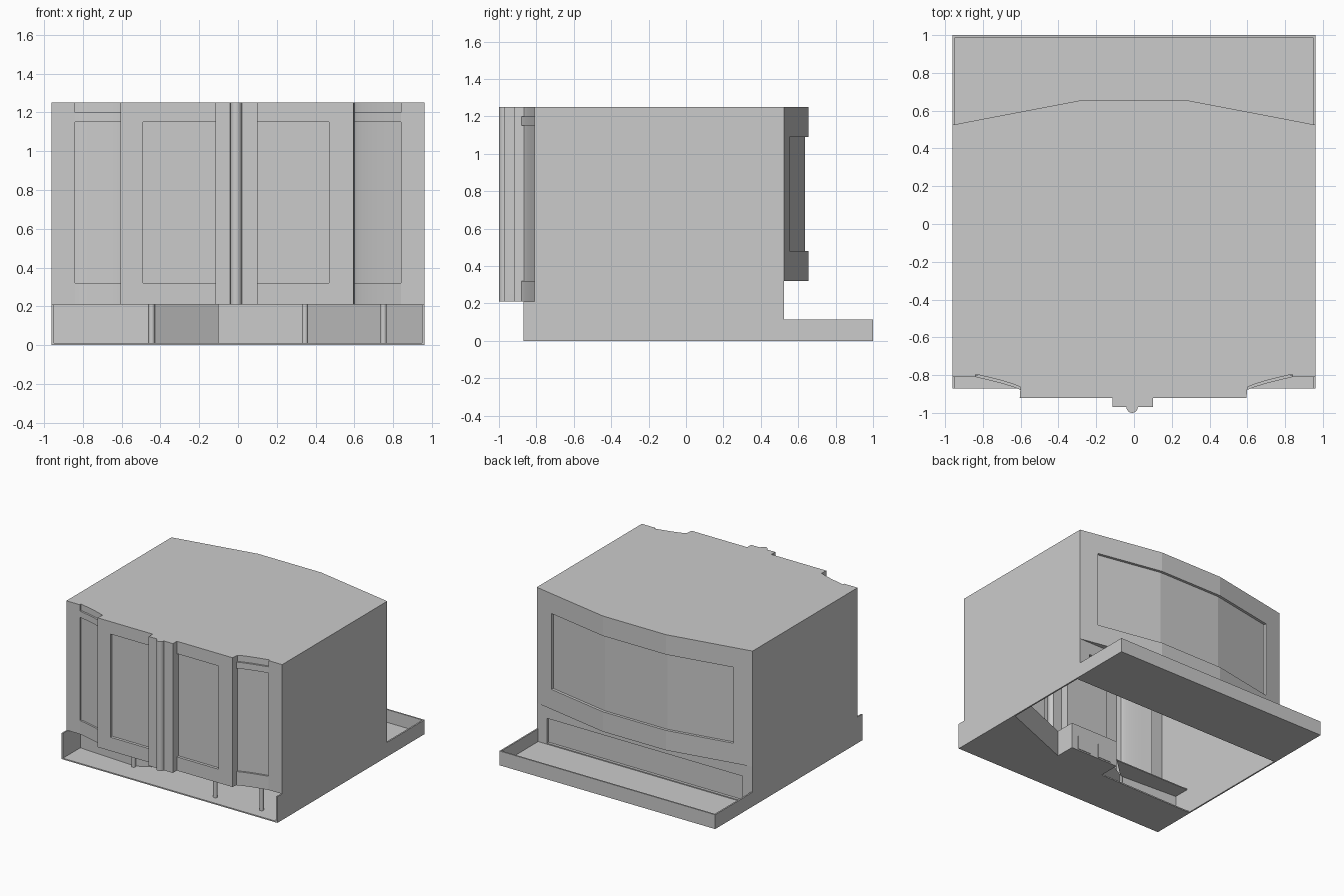
import bpy, bmesh, math

old = bpy.data.objects.get("Cube")
if old:
    bpy.data.objects.remove(old, do_unlink=True)

grey = bpy.data.materials.new("plain_grey")
grey.use_nodes = True
grey.diffuse_color = (0.6, 0.6, 0.6, 1)
grey.node_tree.nodes["Principled BSDF"].inputs["Base Color"].default_value = (0.6, 0.6, 0.6, 1)

TOP, SILL, W = 1.25, 0.21, 0.96


def finish(bm, name):
    mesh = bpy.data.meshes.new(name)
    bm.to_mesh(mesh)
    bm.free()
    mesh.materials.append(grey)
    obj = bpy.data.objects.new(name, mesh)
    bpy.context.collection.objects.link(obj)
    return obj


def prism(name, pts, z0, z1):
    """Solid with a flat outline in x and y."""
    bm = bmesh.new()
    low = [bm.verts.new((x, y, z0)) for x, y in pts]
    high = [bm.verts.new((x, y, z1)) for x, y in pts]
    bm.faces.new(low)
    bm.faces.new(high)
    for i in range(len(pts)):
        j = (i + 1) % len(pts)
        bm.faces.new((low[i], low[j], high[j], high[i]))
    bmesh.ops.recalc_face_normals(bm, faces=bm.faces)
    return finish(bm, name)


def box(name, x0, x1, y0, y1, z0, z1):
    return prism(name, [(x0, y0), (x1, y0), (x1, y1), (x0, y1)], z0, z1)


def wall(name, pts, zs, is_pane=None, depth=0.02):
    """Upright sheet along a path; faces picked by is_pane are sunk."""
    bm = bmesh.new()
    rows = [[bm.verts.new((x, y, z)) for x, y in pts] for z in zs]
    for a, b in zip(rows, rows[1:]):
        for i in range(len(pts) - 1):
            bm.faces.new((a[i], a[i + 1], b[i + 1], b[i]))
    bm.normal_update()
    if is_pane:
        panes = [f for f in bm.faces
                 if abs(f.normal.y) > 0.8 and is_pane(f.calc_center_median())]
        bmesh.ops.inset_region(bm, faces=panes, thickness=0.001, depth=-depth,
                               use_even_offset=True)
    return finish(bm, name)


def bow(side, shift=0.0, steps=12):
    """Quarter bow from the outer corner in to the door edge."""
    pts = []
    for i in range(steps + 1):
        a = math.pi / 2 * i / steps
        pts.append((side * (0.84 - 0.24 * math.sin(a * 0.95)),
                    -0.81 + shift - 0.07 * math.sin(a) ** 0.9 * (0.6 + 0.4 * i / steps)))
    return pts


# Front wall outline: corner, bowed pane, door, pillar with a round bead, mirrored
left_bow = bow(-1, 0.015)
right_bow = bow(1, 0.015)[::-1]
bead = [(-0.01 - 0.03 * math.cos(math.pi * i / 8),
         -0.97 - 0.03 * math.sin(math.pi * i / 8)) for i in range(9)]
front = ([(-W, -0.81), (-0.84, -0.81)] + left_bow
         + [(-0.605, -0.92), (-0.49, -0.92), (-0.115, -0.92), (-0.115, -0.97)] + bead
         + [(0.10, -0.97), (0.10, -0.92), (0.47, -0.92), (0.595, -0.92)]
         + right_bow + [(0.84, -0.81), (W, -0.81)])
wall("front_wall", front, [SILL, 0.32, 1.15, TOP],
     lambda c: 0.32 < c.z < 1.15 and (-0.49 < c.x < -0.115 or 0.10 < c.x < 0.47))

# Raised bands above and below the bowed panes
for side, label in ((1, "left"), (-1, "right")):
    outline = bow(side) + [(side * 0.605, -0.80), (side * 0.84, -0.80)]
    prism(label + "_lower_band", outline, SILL, 0.32)
    prism(label + "_upper_band", outline, 1.15, 1.20)

# Bowed back wall with a sunk window
back = [(W, 0.525), (0.81, 0.554), (0.28, 0.655),
        (-0.28, 0.655), (-0.81, 0.554), (-W, 0.525)]
wall("back_wall", back, [0.32, 0.48, 1.09, TOP],
     lambda c: abs(c.x) < 0.81 and 0.48 < c.z < 1.09)

# Roof and the underside of the back bow
prism("roof", front + back, TOP - 0.012, TOP)
prism("back_bow_underside", back, 0.32, 0.325)

# Side walls, with the low part reaching further forward
for side, label in ((1, "left"), (-1, "right")):
    a, b = sorted((side * W, side * (W - 0.012)))
    box(label + "_side_wall", a, b, -0.81, 0.525, SILL, TOP)
    box(label + "_side_base", a, b, -0.87, 0.525, 0, SILL)

# Low back wall with a sunk panel
wall("low_back_wall", [(W, 0.525), (0.87, 0.525), (-0.87, 0.525), (-W, 0.525)],
     [0, 0.02, 0.22, 0.32], lambda c: abs(c.x) < 0.87 and 0.02 < c.z < 0.22)

# Back tray
box("tray_floor", -W, W, 0.48, 1.0, 0, 0.012)
box("tray_back_rim", -W, W, 0.988, 1.0, 0, 0.115)
for side, label in ((1, "left"), (-1, "right")):
    a, b = sorted((side * W, side * (W - 0.012)))
    box("tray_" + label + "_rim", a, b, 0.525, 1.0, 0, 0.115)

# Front floor with its stepped rear edge, and the riser standing on it
step = [(0.33, -0.48), (0.33, -0.32), (-0.10, -0.32), (-0.10, -0.49)]
prism("front_floor", [(-W, -0.87), (W, -0.87), (W, -0.23)] + step + [(-W, -0.50)], 0, 0.01)
wall("front_riser", [(-0.95, -0.65), (-0.44, -0.68), (-0.10, -0.49)]
     + step[::-1][1:] + [(0.95, -0.23)], [0, SILL])
prism("riser_ledge", [(-0.95, -0.65), (-0.44, -0.68), (-0.27, -0.52), (-0.95, -0.52)],
      SILL - 0.008, SILL)

# Two small hatches on the riser
for x in (-0.04, 0.15):
    box("riser_hatch", x, x + 0.12, -0.325, -0.315, 0.01, 0.12)

# Slim posts under the front
for x, y in ((0.345, -0.78), (0.75, -0.77), (-0.445, -0.69)):
    bpy.ops.mesh.primitive_cylinder_add(vertices=16, radius=0.016, depth=SILL,
                                        location=(x, y, SILL / 2))
    post = bpy.context.object
    post.name = "front_post"
    post.data.materials.append(grey)
    bpy.ops.object.shade_smooth_by_angle()

# Smooth the rounded front parts, keeping edges sharp
for obj in bpy.data.objects:
    if obj.type == "MESH" and (obj.name == "front_wall" or "_band" in obj.name):
        bpy.ops.object.select_all(action="DESELECT")
        obj.select_set(True)
        bpy.context.view_layer.objects.active = obj
        bpy.ops.object.shade_smooth_by_angle()
